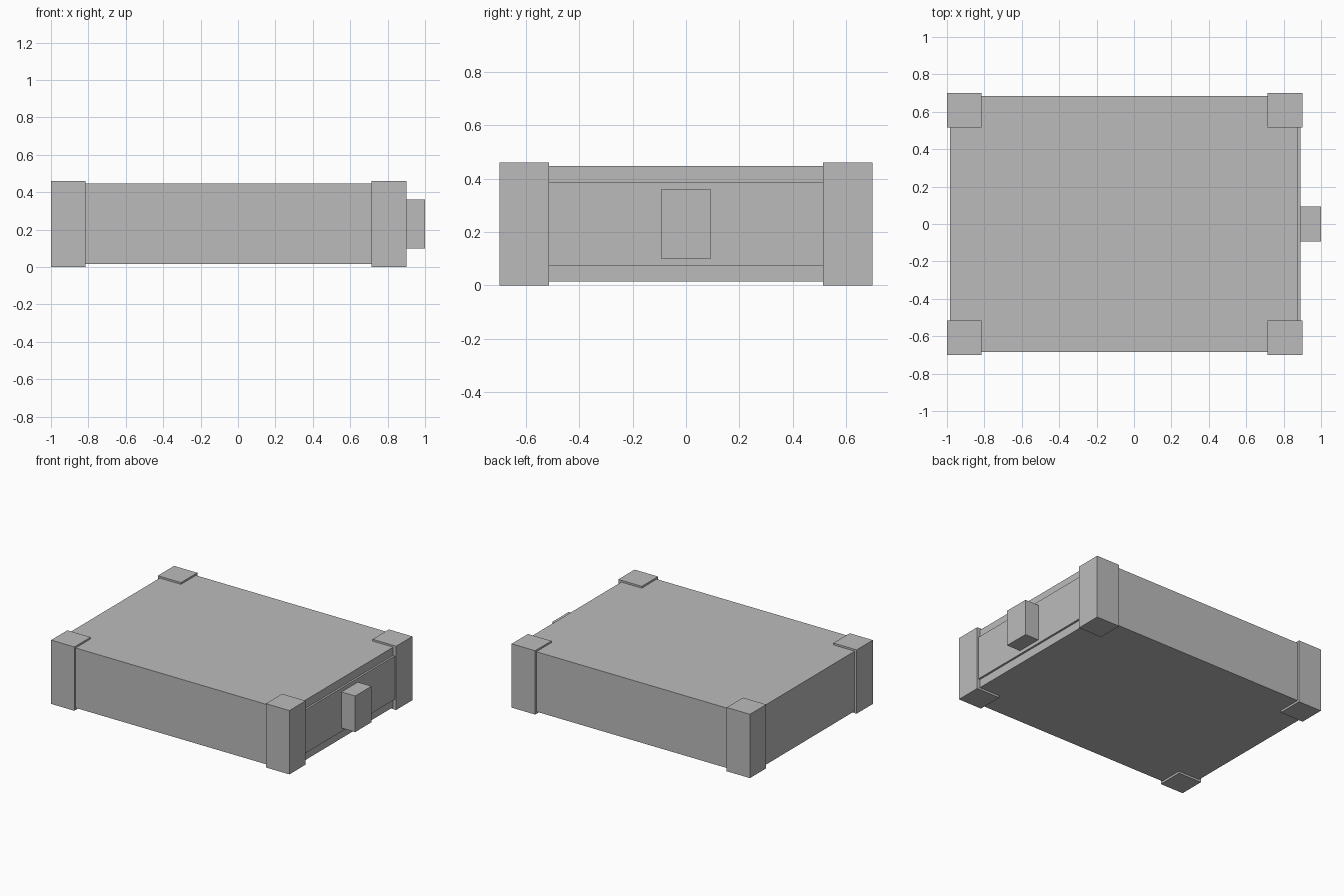
import bpy
from mathutils import Vector

cube = bpy.data.objects.get("Cube")
if cube:
    bpy.data.objects.remove(cube, do_unlink=True)

# Single plain grey
grey = bpy.data.materials.new("plain_grey")
grey.use_nodes = True
colour = (0.5, 0.5, 0.5, 1)
grey.diffuse_color = colour
grey.node_tree.nodes["Principled BSDF"].inputs["Base Color"].default_value = colour


def box(name, low, high):
    """Add a flat-shaded box between two opposite corners."""
    low, high = Vector(low), Vector(high)
    bpy.ops.mesh.primitive_cube_add(size=1, location=(low + high) / 2)
    obj = bpy.context.object
    obj.name = name
    for v in obj.data.vertices:
        v.co *= high - low
    obj.data.materials.append(grey)
    return obj


# Main case and the drawer front standing slightly proud of it
box("case", (-0.985, -0.685, 0.015), (0.877, 0.685, 0.447))
box("drawer_front", (0.86, -0.53, 0.075), (0.891, 0.53, 0.388))

# Pull block on the drawer
box("drawer_handle", (0.885, -0.093, 0.1), (1.0, 0.093, 0.36))

# Square posts wrapping the four corners
for end, x0, x1 in (("back", -1.0, -0.815), ("drawer", 0.713, 0.9)):
    for side, y0, y1 in (("front", -0.7, -0.515), ("rear", 0.515, 0.7)):
        box(f"{end}_{side}_corner_post", (x0, y0, 0), (x1, y1, 0.46))
